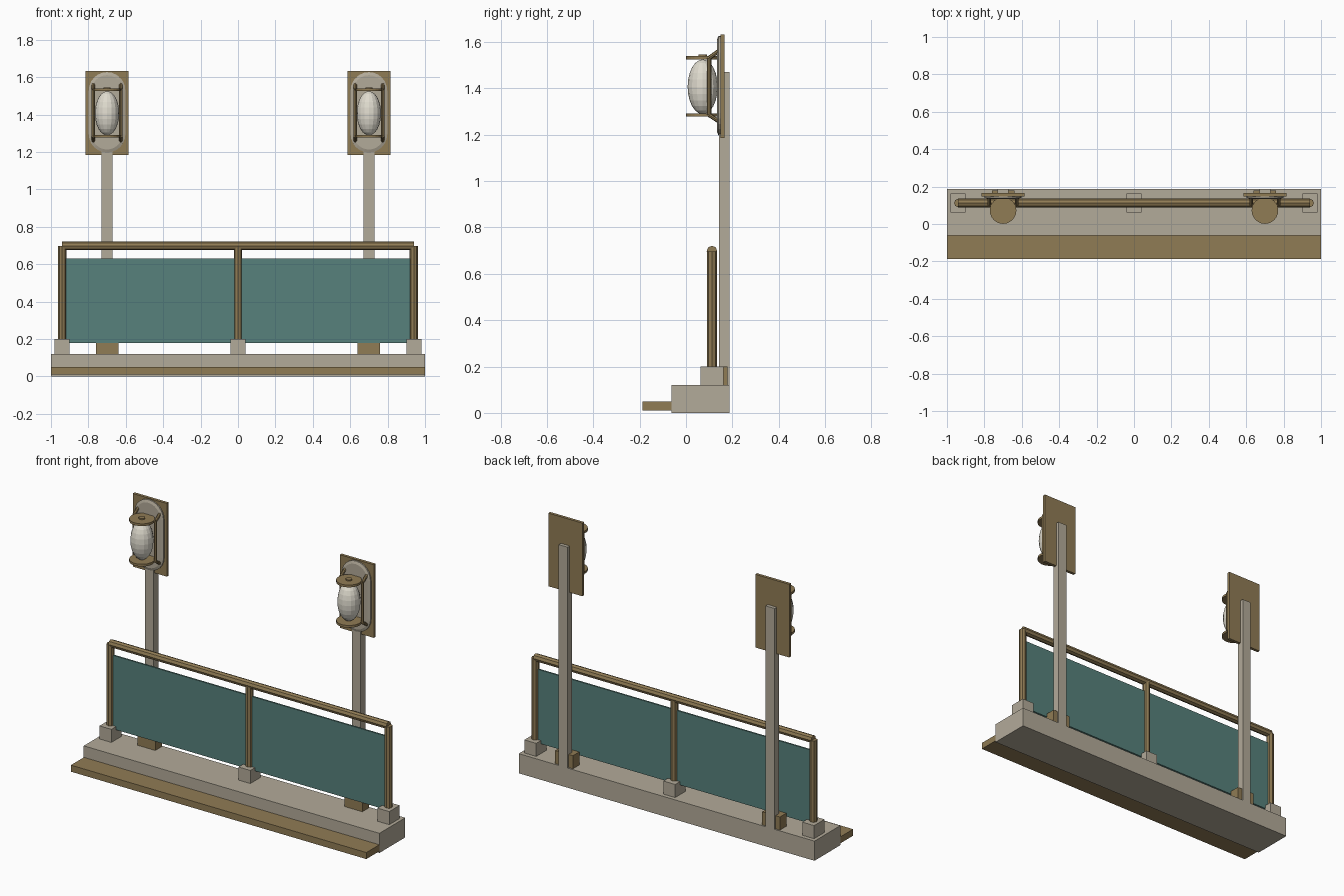
import bpy, bmesh, math
from mathutils import Vector

if "Cube" in bpy.data.objects:
    bpy.data.objects.remove(bpy.data.objects["Cube"])


def material(name, rgb):
    m = bpy.data.materials.new(name)
    m.diffuse_color = (*rgb, 1)
    m.use_nodes = True
    m.node_tree.nodes["Principled BSDF"].inputs["Base Color"].default_value = m.diffuse_color
    return m


BROWN = material("bronze brown", (0.28, 0.2, 0.09))
STONE = material("pale stone", (0.45, 0.405, 0.32))
TEAL = material("teal glass", (0.095, 0.22, 0.2))
CREAM = material("cream globe", (0.74, 0.71, 0.62))


def finish(name, bm, mat):
    bmesh.ops.recalc_face_normals(bm, faces=bm.faces)
    me = bpy.data.meshes.new(name)
    bm.to_mesh(me)
    bm.free()
    me.materials.append(mat)
    ob = bpy.data.objects.new(name, me)
    bpy.context.collection.objects.link(ob)
    return ob


def box(name, mat, x, y, z):
    """Box from (min, max) ranges."""
    bm = bmesh.new()
    bmesh.ops.create_cube(bm, size=1)
    for v in bm.verts:
        v.co = [r[0] + (c + 0.5) * (r[1] - r[0]) for c, r in zip(v.co, (x, y, z))]
    return finish(name, bm, mat)


def rod(name, mat, points, radius, sides=8):
    """Round bar through a list of points."""
    bm = bmesh.new()
    for a, b in zip(points, points[1:]):
        a, b = Vector(a), Vector(b)
        d = b - a
        made = bmesh.ops.create_cone(bm, cap_ends=True, segments=sides, radius1=radius,
                                     radius2=radius, depth=d.length)["verts"]
        bmesh.ops.rotate(bm, verts=made, matrix=d.to_track_quat("Z", "Y").to_matrix())
        bmesh.ops.translate(bm, verts=made, vec=(a + b) / 2)
    return finish(name, bm, mat)


def oval_plate(name, mat, cx, cz, half_w, half_h, y_back, y_front, bevel):
    """Upright stadium plate with a sloped front rim."""
    bm = bmesh.new()
    rings = []
    for y, inset in ((y_back, 0), (y_front + 0.006, 0), (y_front, bevel)):
        r, ring = half_w - inset, []
        for i in range(26):
            a = math.pi * (i % 13) / 12 + (math.pi if i > 12 else 0)
            off = (half_h - half_w) * (1 if i < 13 else -1)
            ring.append(bm.verts.new((cx + r * math.cos(a), y, cz + off + r * math.sin(a))))
        rings.append(ring)
    for p, q in zip(rings, rings[1:]):
        for i in range(26):
            j = (i + 1) % 26
            bm.faces.new((p[i], p[j], q[j], q[i]))
    bm.faces.new(rings[0])
    bm.faces.new(rings[-1])
    return finish(name, bm, mat)


# Plinth and front step
box("plinth", STONE, (-1, 1), (-0.062, 0.187), (0, 0.12))
box("front_step", BROWN, (-0.999, 0.999), (-0.187, 0.18), (0.01, 0.05))

# Railing: stone footings, posts, handrail and glass panel
RY = 0.112
for x in (-0.94, 0, 0.94):
    box("post_footing", STONE, (x - 0.04, x + 0.04), (0.062, 0.162), (0.12, 0.2))
    rod("railing_post", BROWN, [(x, RY, 0.2), (x, RY, 0.697)], 0.022)
rod("handrail", BROWN, [(-0.94, RY, 0.698), (0.94, RY, 0.698)], 0.023)
box("glass_panel", TEAL, (-0.93, 0.93), (RY - 0.005, RY + 0.005), (0.18, 0.63))

# Two lamp standards
LY, LZ = 0.072, 1.407
for cx in (-0.7, 0.7):
    box("lamp_foot", BROWN, (cx - 0.06, cx + 0.06), (0.115, 0.178), (0.12, 0.2))
    box("lamp_pole", STONE, (cx - 0.03, cx + 0.03), (0.142, 0.187), (0.12, 1.47))
    box("lamp_back_board", BROWN, (cx - 0.115, cx + 0.115), (0.148, 0.166), (1.185, 1.632))
    oval_plate("lamp_oval_plate", STONE, cx, 1.412, 0.098, 0.215, 0.15, 0.134, 0.016)

    # Globe held between two discs
    bm = bmesh.new()
    bmesh.ops.create_uvsphere(bm, u_segments=16, v_segments=12, radius=1)
    bmesh.ops.scale(bm, verts=bm.verts, vec=(0.065, 0.065, 0.118))
    bmesh.ops.translate(bm, verts=bm.verts, vec=(cx, LY, LZ))
    finish("lamp_globe", bm, CREAM)
    for z in (1.278, 1.525):
        rod("lamp_disc", BROWN, [(cx, LY, z), (cx, LY, z + 0.014)], 0.071, 24)
    rod("lamp_finial", BROWN, [(cx, LY, 1.539), (cx, LY, 1.546)], 0.018, 12)

    # Side brackets bent back to the oval plate, with cross bars to the discs
    for s in (-1, 1):
        bx = cx + s * 0.073
        rod("lamp_bracket", BROWN, [(bx, 0.142, 1.562), (bx, 0.1, 1.532),
                                    (bx, 0.1, 1.285), (bx, 0.142, 1.258)], 0.009)
    for z in (1.285, 1.532):
        rod("lamp_cross_bar", BROWN, [(cx - 0.073, 0.1, z), (cx + 0.073, 0.1, z)], 0.007)
